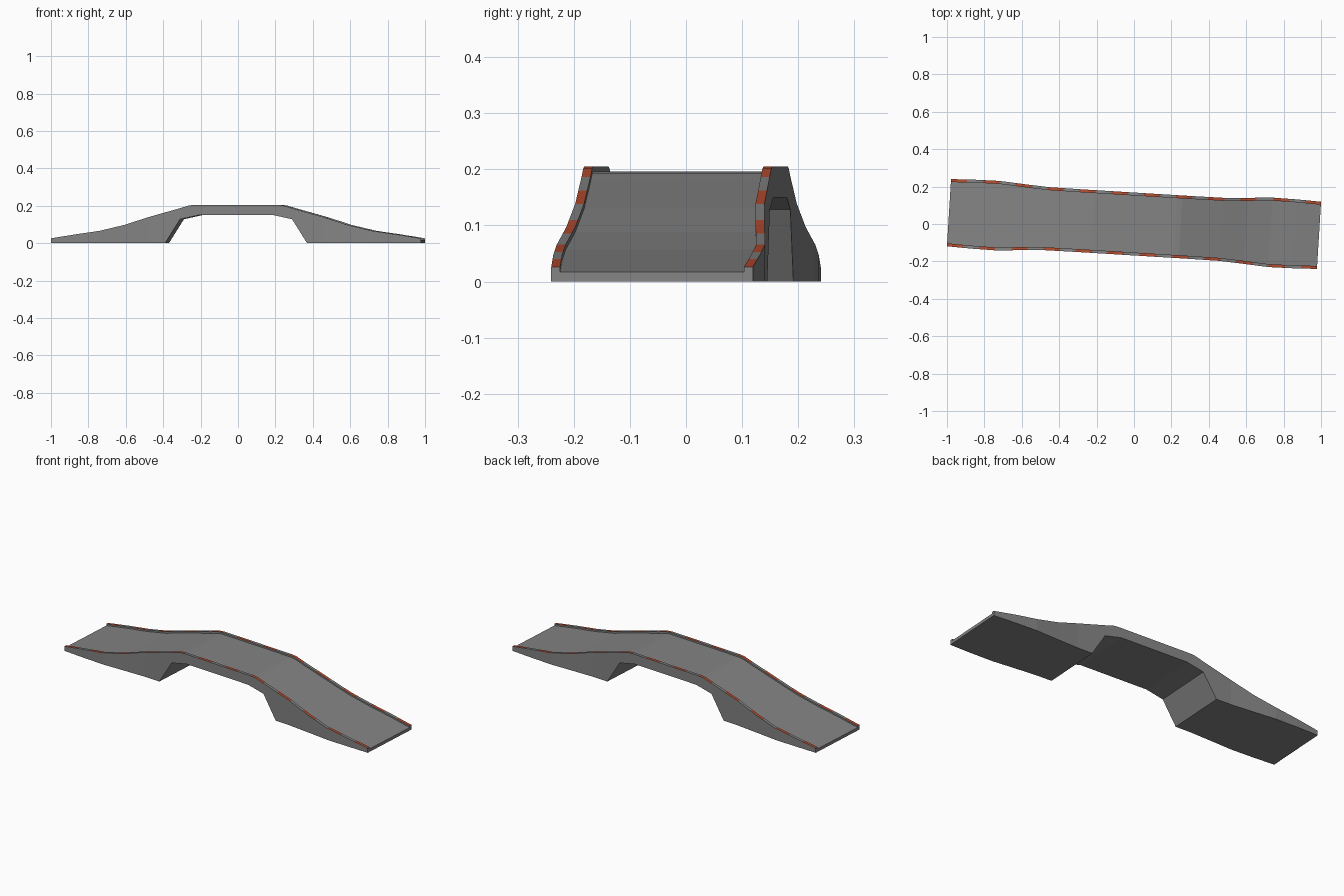
import bpy, bmesh, math

if "Cube" in bpy.data.objects:
    bpy.data.objects.remove(bpy.data.objects["Cube"])

END = 0.991                      # half length along the bridge axis
ANGLE = math.radians(-3.5)       # the whole bridge is turned slightly
KERB_W, KERB_H = 0.016, 0.009
CELLS = 23                       # alternating kerb stripes

TOP = [(0, .205), (.22, .205), (.25, .202), (.30, .187), (.47, .139), (.60, .097),
       (.73, .066), (.86, .047), (END, .026)]
HALF = [(0, .168), (.30, .168), (.47, .169), (.60, .177), (.73, .186), (.86, .1845), (END, .18)]
UNDER = [(0, .15), (.20, .15), (.30, .128), (.38, 0), (END, 0)]


def lerp(table, u):
    u = min(abs(u), END)
    for (a, p), (b, q) in zip(table, table[1:]):
        if u <= b:
            return p + (q - p) * (u - a) / (b - a)
    return table[-1][1]


def material(name, rgb):
    m = bpy.data.materials.new(name)
    m.diffuse_color = (*rgb, 1)
    m.use_nodes = True
    m.node_tree.nodes["Principled BSDF"].inputs["Base Color"].default_value = m.diffuse_color
    return m


# stations: every profile corner on both halves plus every stripe boundary
stations = {round(s * u, 4) for t in (TOP, HALF, UNDER) for u, _ in t for s in (-1, 1)}
stations |= {round(-END + 2 * END * i / CELLS, 4) for i in range(CELLS + 1)}
stations = sorted(stations)

bm = bmesh.new()
ca, sa = math.cos(ANGLE), math.sin(ANGLE)


def ring(u):
    h, t, b = lerp(HALF, u), lerp(TOP, u), lerp(UNDER, u)
    i, d = h - KERB_W, t - KERB_H
    pts = [(-h, b), (h, b), (h, t), (i, t), (i, d), (-i, d), (-i, t), (-h, t)]
    return [bm.verts.new((u * ca - v * sa, u * sa + v * ca, z)) for v, z in pts]


# lofted deck, kerbs and abutments
rings = [ring(u) for u in stations]
for k in range(len(rings) - 1):
    a, b = rings[k], rings[k + 1]
    mid = (stations[k] + stations[k + 1]) / 2
    cell = int((mid + END) / (2 * END) * CELLS)
    for j in range(8):
        n = (j + 1) % 8
        f = bm.faces.new((a[j], a[n], b[n], b[j]))
        # kerb tops carry the red stripes
        if j in (2, 6) and cell % 2 == 0:
            f.material_index = 1

# end caps: a main panel plus the two kerb ends
for r in (rings[0], rings[-1]):
    bm.faces.new(r)
bmesh.ops.recalc_face_normals(bm, faces=bm.faces)

mesh = bpy.data.meshes.new("bridge")
bm.to_mesh(mesh)
bm.free()
mesh.materials.append(material("concrete grey", (.23, .23, .23)))
mesh.materials.append(material("kerb red", (.47, .075, .03)))
bpy.context.collection.objects.link(bpy.data.objects.new("bridge", mesh))
